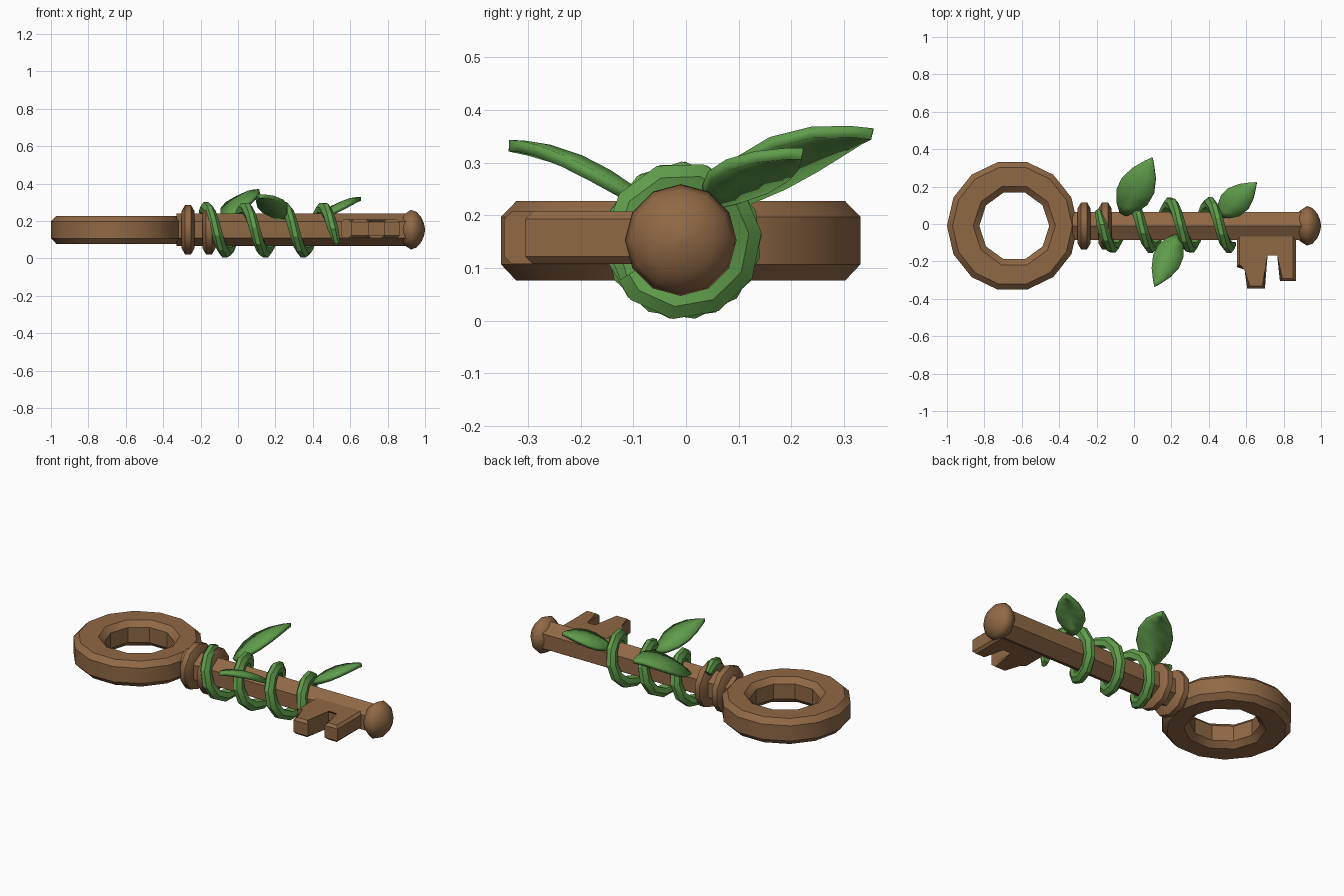
import bpy, bmesh
from math import sin, cos, pi, radians
from mathutils import Vector

if "Cube" in bpy.data.objects:
    bpy.data.objects.remove(bpy.data.objects["Cube"])

CY, CZ = -0.01, 0.153   # axis of the shaft


def material(name, rgb):
    m = bpy.data.materials.new(name)
    m.use_nodes = True
    m.diffuse_color = (*rgb, 1)
    m.node_tree.nodes["Principled BSDF"].inputs["Base Color"].default_value = (*rgb, 1)
    return m


wood = material("brown wood", (0.28, 0.14, 0.06))
leaf_green = material("leaf green", (0.115, 0.33, 0.07))


def finish(bm, name, mat, angle=30):
    bmesh.ops.recalc_face_normals(bm, faces=bm.faces)
    mesh = bpy.data.meshes.new(name)
    bm.to_mesh(mesh)
    bm.free()
    mesh.materials.append(mat)
    ob = bpy.data.objects.new(name, mesh)
    bpy.context.collection.objects.link(ob)
    bpy.ops.object.select_all(action='DESELECT')
    ob.select_set(True)
    bpy.context.view_layer.objects.active = ob
    bpy.ops.object.shade_smooth_by_angle(angle=radians(angle))
    return ob


def skin(bm, loops, closed=True):
    """Join successive rows of vertices with quads."""
    for a, b in zip(loops, loops[1:]):
        n = len(a)
        for i in range(n if closed else n - 1):
            j = (i + 1) % n
            bm.faces.new((a[i], a[j], b[j], b[i]))


def lathe_x(name, profile, sides, angle=30):
    """Solid turned about the shaft axis; profile is (x, radius)."""
    bm = bmesh.new()
    loops = [[bm.verts.new((x, CY + r * sin(2 * pi * i / sides), CZ + r * cos(2 * pi * i / sides)))
              for i in range(sides)] for x, r in profile]
    skin(bm, loops)
    bm.faces.new(loops[0])
    bm.faces.new(loops[-1])
    return finish(bm, name, wood, angle)


# Ring handle: chamfered outer and inner walls, filled between
bm = bmesh.new()


def wall(cx, profile, sides):
    loops = [[bm.verts.new((cx + r * cos(2 * pi * i / sides), CY + r * sin(2 * pi * i / sides), z))
              for i in range(sides)] for r, z in profile]
    skin(bm, loops)
    return loops[0], loops[-1]


outer = wall(-0.65, [(0.32, 0.076), (0.35, 0.107), (0.35, 0.197), (0.32, 0.227)], 14)
inner = wall(-0.64, [(0.22, 0.076), (0.187, 0.107), (0.187, 0.197), (0.22, 0.227)], 10)
for k in (0, 1):
    rim = set(outer[k]) | set(inner[k])
    edges = [e for e in bm.edges if all(v in rim for v in e.verts)]
    bmesh.ops.triangle_fill(bm, edges=edges, use_beauty=True)
finish(bm, "ring_handle", wood)

# Shaft, collars and end knob
lathe_x("shaft", [(-0.33, 0.087), (0.91, 0.087)], 6)
for name, x in (("collar_outer", -0.267), ("collar_inner", -0.155)):
    lathe_x(name, [(x - 0.034, 0.1), (x - 0.016, 0.132), (x + 0.016, 0.132), (x + 0.034, 0.1)], 10, 40)
lathe_x("end_knob", [(0.872, 0.05), (0.885, 0.08), (0.925, 0.106), (0.955, 0.095),
                     (0.98, 0.066), (0.994, 0.034), (1.0, 0.004)], 12, 60)

# Key bit: stepped outline, extruded and bevelled
outline = [(0.55, -0.04), (0.55, -0.23), (0.605, -0.23), (0.605, -0.345), (0.7, -0.345), (0.7, -0.155),
           (0.78, -0.155), (0.78, -0.305), (0.865, -0.305), (0.865, -0.04)]
bm = bmesh.new()
loops = [[bm.verts.new((x, y, z)) for x, y in outline] for z in (0.108, 0.207)]
skin(bm, loops)
caps = [bm.faces.new(l) for l in loops]
rims = {e for f in caps for e in f.edges}
bmesh.ops.bevel(bm, geom=list(rims), offset=0.014, segments=1, affect='EDGES')
finish(bm, "key_bit", wood)

# Vine: ridged strip wound round the shaft, tapered at the ends
section = [(-0.026, -0.03), (-0.03, 0.0), (-0.012, 0.024), (0.012, 0.024), (0.03, 0.0), (0.026, -0.03)]
bm = bmesh.new()
steps = 36
loops = []
for i in range(steps + 1):
    t = -0.1 + 3.44 * i / steps
    s = 0.6 if i in (0, steps) else 1.0
    a = 2 * pi * t
    loops.append([bm.verts.new((-0.17 + 0.209 * t + s * w, CY + 0.004 - (0.126 + s * h) * sin(a),
                                CZ - 0.001 + (0.126 + s * h) * cos(a))) for w, h in section])
skin(bm, loops)
bm.faces.new(loops[0])
bm.faces.new(loops[-1])
finish(bm, "vine", leaf_green)


# Leaves: arched blades with a raised midrib
def leaf(name, base, tip, width, arch, tilt):
    base, tip = Vector(base), Vector(tip)
    d = tip - base
    side = Vector((d.y, -d.x, 0)).normalized()
    side.z = tilt
    bm = bmesh.new()
    rows = []
    for t, w in ((0, 0.2), (0.12, 0.62), (0.3, 0.97), (0.5, 1.0), (0.72, 0.72), (0.9, 0.3), (1, 0.03)):
        mid = base + d * t + Vector((0, 0, arch * 4 * t * (1 - t)))
        h = w * width / 2
        rows.append([bm.verts.new(mid + side * (k * h) - Vector((0, 0, abs(k) * h * 0.16)))
                     for k in (-1, 0, 1)])
    skin(bm, rows, closed=False)
    ob = finish(bm, name, leaf_green, 35)
    if ob.data.polygons[0].normal.z < 0:
        ob.data.flip_normals()
    mod = ob.modifiers.new("thickness", 'SOLIDIFY')
    mod.thickness = 0.022
    mod.offset = -1


leaf("leaf_back_large", (-0.06, 0.05, 0.225), (0.097, 0.355, 0.365), 0.19, 0.045, 0.25)
leaf("leaf_front", (0.235, -0.06, 0.225), (0.11, -0.335, 0.343), 0.155, 0.03, -0.15)
leaf("leaf_back_small", (0.455, 0.045, 0.235), (0.655, 0.222, 0.328), 0.155, 0.025, 0.15)
